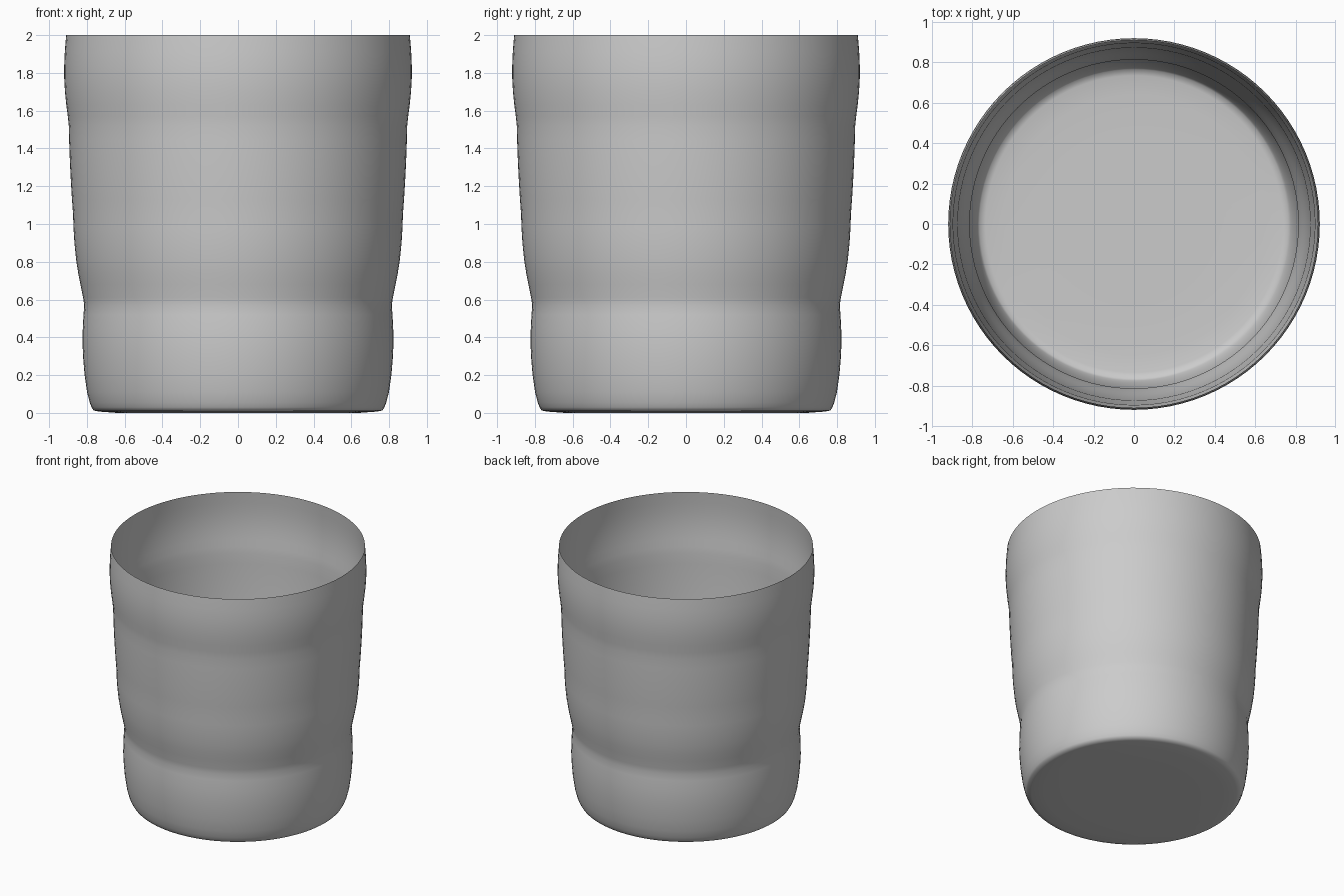
import bpy, bmesh, math

# Cup wall and base profile as (radius, height), from base centre to rim
PROFILE = [
    (0.40, 0.0), (0.64, 0.0), (0.735, 0.007), (0.765, 0.013), (0.775, 0.03),
    (0.785, 0.055), (0.799, 0.11), (0.812, 0.20), (0.819, 0.28), (0.823, 0.36),
    (0.822, 0.44), (0.818, 0.52), (0.814, 0.57), (0.820, 0.61), (0.834, 0.68),
    (0.846, 0.74), (0.857, 0.81), (0.866, 0.90), (0.871, 0.98), (0.873, 1.05),
    (0.879, 1.13), (0.885, 1.23), (0.890, 1.33), (0.894, 1.44), (0.896, 1.52),
    (0.901, 1.57), (0.909, 1.63), (0.916, 1.70), (0.920, 1.77), (0.920, 1.84),
    (0.917, 1.91), (0.910, 2.0),
]
SIDES = 96

bm = bmesh.new()
rings = [[bm.verts.new((r * math.cos(2 * math.pi * i / SIDES),
                        r * math.sin(2 * math.pi * i / SIDES), z))
          for i in range(SIDES)] for r, z in PROFILE]

# Thin revolved shell, open at the top
for low, high in zip(rings, rings[1:]):
    for i in range(SIDES):
        j = (i + 1) % SIDES
        bm.faces.new((low[i], low[j], high[j], high[i]))

# Closed base
centre = bm.verts.new((0, 0, 0))
for i in range(SIDES):
    bm.faces.new((centre, rings[0][(i + 1) % SIDES], rings[0][i]))
for f in bm.faces:
    f.smooth = True

mesh = bpy.data.meshes.new("cup")
bm.to_mesh(mesh)
bm.free()
cup = bpy.data.objects.new("cup", mesh)
bpy.context.collection.objects.link(cup)
